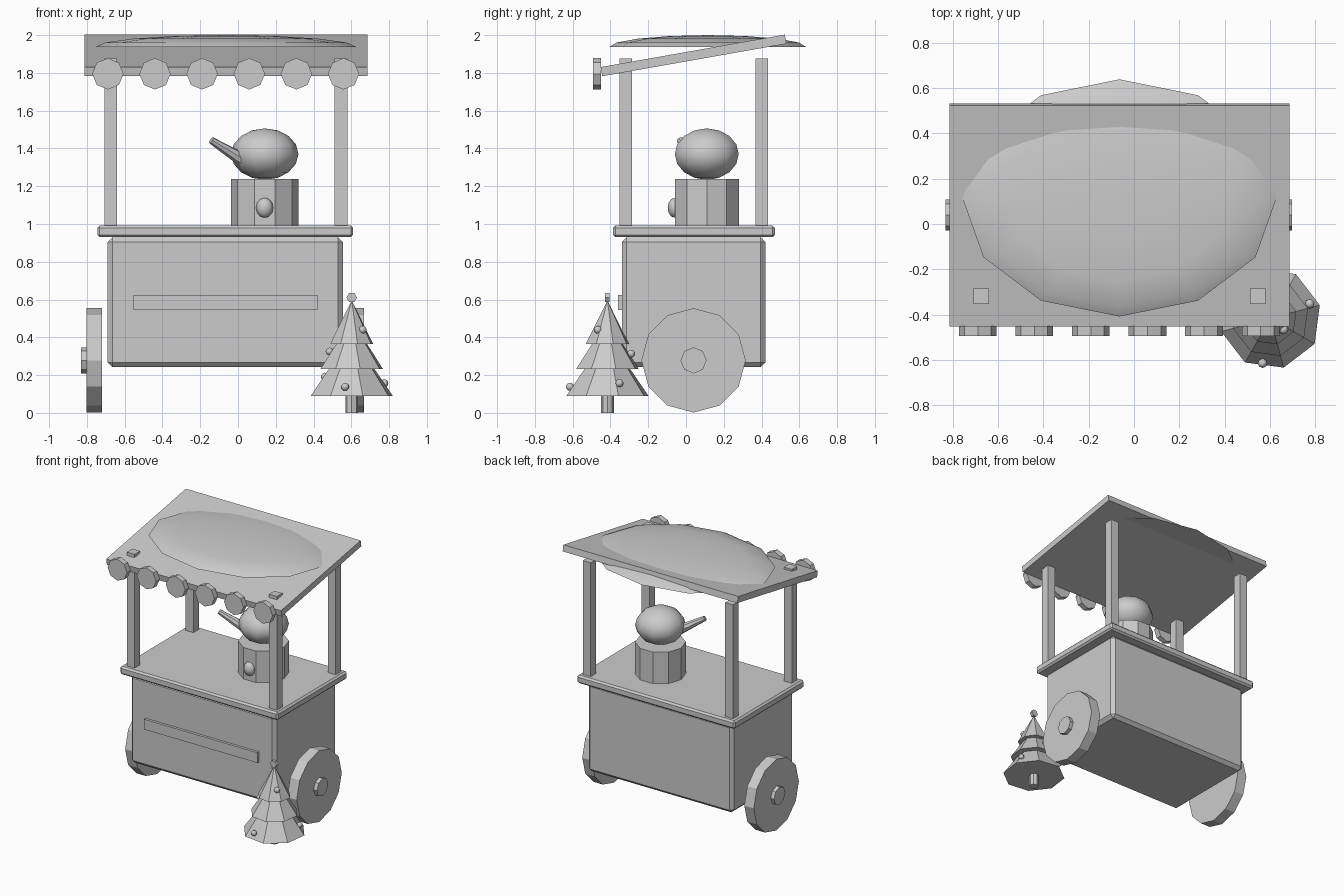
import bpy, bmesh, math
from mathutils import Vector, Matrix

cube = bpy.data.objects.get("Cube")
if cube:
    bpy.data.objects.remove(cube, do_unlink=True)

grey = bpy.data.materials.new("plain_grey")
GREY = (0.6, 0.6, 0.6, 1)
grey.diffuse_color = GREY
grey.use_nodes = True
grey.node_tree.nodes["Principled BSDF"].inputs["Base Color"].default_value = GREY


def finish(name, bm, smooth=False):
    bmesh.ops.recalc_face_normals(bm, faces=bm.faces)
    mesh = bpy.data.meshes.new(name)
    bm.to_mesh(mesh)
    bm.free()
    mesh.materials.append(grey)
    for p in mesh.polygons:
        p.use_smooth = smooth
    ob = bpy.data.objects.new(name, mesh)
    bpy.context.collection.objects.link(ob)
    return ob


def box(name, x, y, z, bevel=0, tilt=0):
    """Box from (min, max) ranges, turned about its centre by tilt around x."""
    size = [b - a for a, b in (x, y, z)]
    mid = Vector([(a + b) / 2 for a, b in (x, y, z)])
    bm = bmesh.new()
    m = Matrix.Translation(mid) @ Matrix.Rotation(tilt, 4, 'X') @ Matrix.Diagonal((*size, 1))
    bmesh.ops.create_cube(bm, size=1, matrix=m)
    if bevel:
        bmesh.ops.bevel(bm, geom=bm.edges[:], offset=bevel, segments=1, affect='EDGES')
    return finish(name, bm)


def cone(name, start, end, r1, r2, sides, spin=0):
    """Prism or cone running from start to end; first corner on local y."""
    a, b = Vector(start), Vector(end)
    d = b - a
    m = (Matrix.Translation((a + b) / 2) @ d.to_track_quat('Z', 'Y').to_matrix().to_4x4()
         @ Matrix.Rotation(spin + math.pi / 2, 4, 'Z'))
    bm = bmesh.new()
    bmesh.ops.create_cone(bm, cap_ends=True, segments=sides, radius1=r1, radius2=r2,
                          depth=d.length, matrix=m)
    bmesh.ops.remove_doubles(bm, verts=bm.verts, dist=0.0005)
    return finish(name, bm)


def ball(name, centre, radii, sides, rings, half=False):
    bm = bmesh.new()
    m = (Matrix.Translation(centre) @ Matrix.Diagonal((*radii, 1))
         @ Matrix.Rotation(math.pi / 2, 4, 'Z'))
    bmesh.ops.create_uvsphere(bm, u_segments=sides, v_segments=rings, radius=1, matrix=m)
    if half:
        low = [v for v in bm.verts if v.co.z < centre[2] - 0.001]
        bmesh.ops.delete(bm, geom=low, context='VERTS')
        bmesh.ops.holes_fill(bm, edges=[e for e in bm.edges if e.is_boundary])
    ob = finish(name, bm, True)
    if half:
        for p in ob.data.polygons:
            p.use_smooth = len(p.vertices) < 5
    return ob


# Cart body, counter and front plate
box("cart_body", (-0.69, 0.555), (-0.34, 0.42), (0.242, 0.93), bevel=0.025)
box("counter", (-0.745, 0.61), (-0.386, 0.47), (0.93, 0.993), bevel=0.013)
box("front_plate", (-0.553, 0.42), (-0.36, -0.33), (0.545, 0.624))

# Posts
for side, x in (("right", -0.707), ("left", 0.512)):
    for end, y in (("front", -0.352), ("back", 0.368)):
        box(f"{end}_{side}_post", (x, x + 0.067), (y, y + 0.067), (0.99, 1.875))

# Sloping roof, snow cap and scalloped trim
box("roof", (-0.813, 0.685), (-0.455, 0.535), (1.868, 1.917), tilt=math.radians(10))
ball("roof_snow", (-0.064, 0.115, 1.936), (0.693, 0.523, 0.064), 12, 8, half=True)
for i in range(6):
    x = -0.689 + i * 0.2495
    cone(f"scallop_{i + 1}", (x, -0.45, 1.795), (x, -0.493, 1.795), 0.083, 0.083, 8)

# Wheels with hubs
for side, s in (("right", -1), ("left", 1)):
    mid = -0.067
    for part, inner, outer, r, n in (("wheel", 0.654, 0.735, 0.276, 12),
                                     ("hub", 0.73, 0.764, 0.069, 8)):
        cone(f"{side}_{part}", (mid + s * inner, 0.04, 0.278),
             (mid + s * outer, 0.04, 0.278), r, r, n)

# Snow figure on the counter
cone("figure_body", (0.142, 0.11, 0.99), (0.142, 0.11, 1.237), 0.178, 0.178, 10)
ball("figure_head", (0.142, 0.11, 1.37), (0.178, 0.178, 0.136), 10, 8)
cone("figure_nose", (0.03, 0.04, 1.335), (-0.142, -0.03, 1.443), 0.037, 0.019, 8)
ball("figure_button", (0.141, -0.06, 1.086), (0.046, 0.037, 0.053), 8, 6)

# Small fir tree with baubles
TX, TY = 0.602, -0.416
cone("tree_trunk", (TX, TY, 0), (TX, TY, 0.2), 0.034, 0.034, 8)
for i, (z, h, r) in enumerate(((0.09, 0.32, 0.225), (0.233, 0.26, 0.171), (0.365, 0.23, 0.118))):
    cone(f"tree_tier_{i + 1}", (TX, TY, z), (TX, TY, z + h), r, 0, 8, math.radians(15))
cone("tree_topper", (TX, TY + 0.012, 0.61), (TX, TY - 0.012, 0.61), 0.028, 0.028, 6)
baubles = ((0.66, -0.466, 0.44), (0.485, -0.43, 0.325), (0.6, -0.29, 0.313),
           (0.46, -0.3, 0.192), (0.567, -0.614, 0.138), (0.775, -0.352, 0.157))
for i, c in enumerate(baubles):
    ball(f"bauble_{i + 1}", c, (0.021, 0.021, 0.021), 8, 6)
